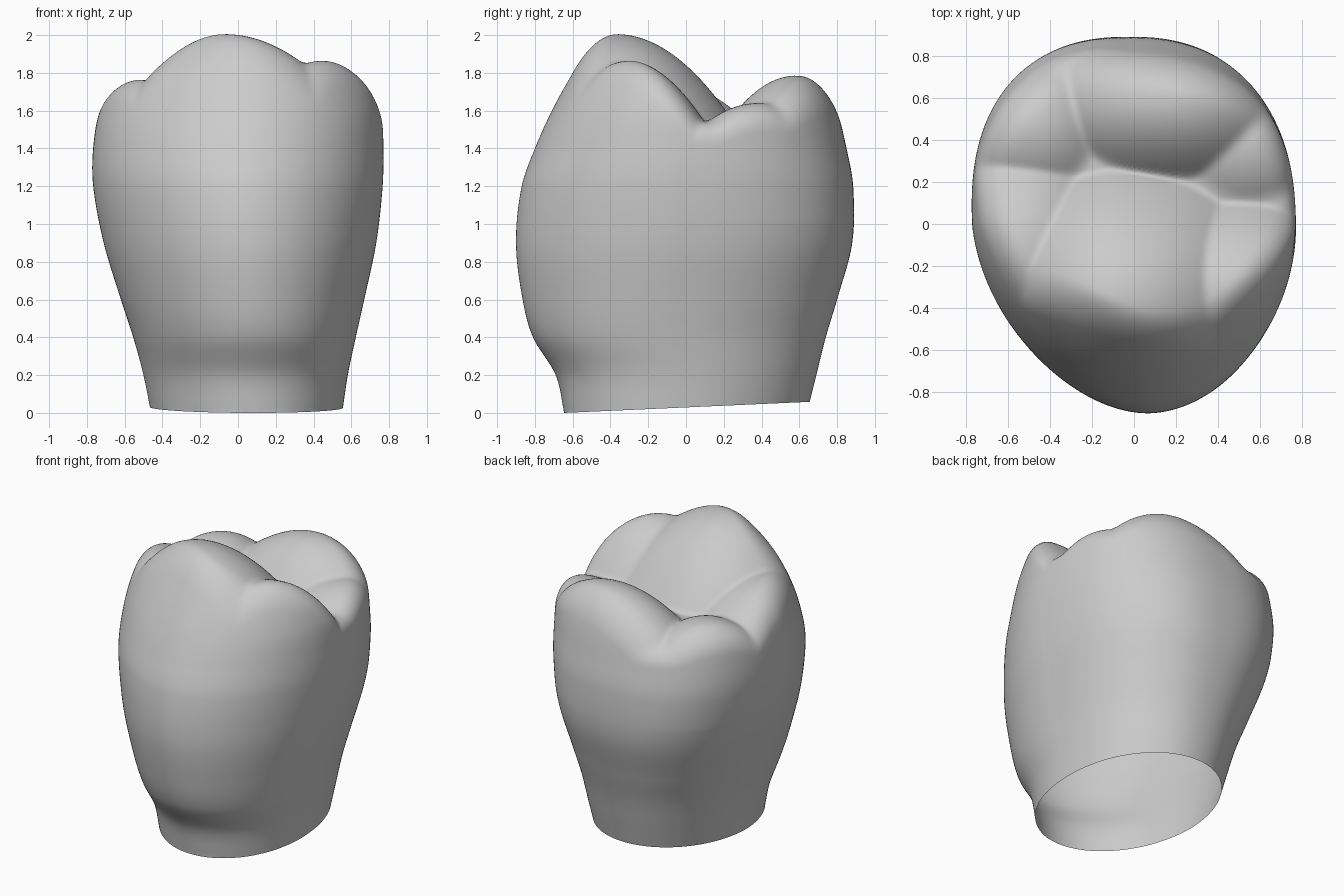
import bpy
import bmesh
from mathutils import Vector

if "Cube" in bpy.data.objects:
    bpy.data.objects.remove(bpy.data.objects["Cube"], do_unlink=True)

# Wall outline by height: z, left, right, front, back
WALL = [
    (0.0, -0.46, 0.55, -0.645, 0.64),
    (0.2, -0.50, 0.58, -0.69, 0.69),
    (0.4, -0.555, 0.62, -0.81, 0.74),
    (0.6, -0.62, 0.665, -0.865, 0.80),
    (0.9, -0.71, 0.73, -0.90, 0.88),
    (1.2, -0.765, 0.765, -0.87, 0.885),
    (1.4, -0.765, 0.77, -0.80, 0.85),
    (1.6, -0.73, 0.76, -0.71, 0.80),
    (1.8, -0.64, 0.70, -0.60, 0.72),
    (2.0, -0.45, 0.55, -0.48, 0.60),
    (2.3, -0.20, 0.25, -0.25, 0.40),
]

# Cusp domes: x, y, height, falloff to left, to right, along y
CUSPS = [
    (-0.07, -0.37, 2.005, 1.25, 0.9, 1.2),   # tall front cusp
    (0.50, -0.33, 1.87, 1.0, 1.2, 1.8),      # front shoulder
    (-0.54, -0.15, 1.765, 1.0, 1.4, 1.0),    # left marginal ridge
    (0.20, 0.58, 1.785, 0.8, 1.0, 1.9),      # main back cusp
    (-0.47, 0.46, 1.66, 1.0, 1.5, 1.4),      # small outer back cusps
    (0.55, 0.38, 1.64, 1.2, 1.2, 1.4),
]
BASIN = 1.54


def tangent(i, c):
    lo, hi = max(i - 1, 0), min(i + 1, len(WALL) - 1)
    return (WALL[hi][c] - WALL[lo][c]) / (WALL[hi][0] - WALL[lo][0])


def outline(z):
    """Smoothly interpolated left, right, front and back limits."""
    z = min(z, WALL[-1][0] - 0.001)
    i = max(k for k, row in enumerate(WALL) if row[0] <= z)
    a, b = WALL[i], WALL[i + 1]
    h = b[0] - a[0]
    t = (z - a[0]) / h
    s = t * t * (3 - 2 * t)
    return [a[c] + (b[c] - a[c]) * s
            + h * t * (1 - t) * ((1 - t) * tangent(i, c) - t * tangent(i + 1, c))
            for c in range(1, 5)]


STEPS = 400
TABLE = [outline(2.3 * k / STEPS) for k in range(STEPS + 2)]


def smax(a, b, k):
    h = max(k - abs(a - b), 0.0) / k
    return max(a, b) + h * h * k / 4


def chewing_height(x, y):
    top = BASIN
    for cx, cy, height, left, right, depth in CUSPS:
        fall = left if x < cx else right
        dome = height - fall * (x - cx) ** 2 - depth * (y - cy) ** 2
        top = smax(top, dome, 0.03)
    return top


def outside(p):
    """Positive outside the solid, negative inside."""
    x, y, z = p
    k = min(max(z, 0.0), 2.3) / 2.3 * STEPS
    i = int(k)
    left, right, front, back = [
        u + (v - u) * (k - i) for u, v in zip(TABLE[i], TABLE[i + 1])]
    mid_y = (front + back) / 2
    shift = 0.06 * y if y < 0 else 0.03 * y
    dx = abs(x - (left + right) / 2 + shift) / ((right - left) / 2)
    # Above the neck the back is squarer and the front more pointed
    rise = min(max(z, 0.0), 1.0)
    if y > mid_y:
        dy = (y - mid_y) / (back - mid_y)
        power = 2 + 0.4 * rise
    else:
        dy = (mid_y - y) / (mid_y - front)
        power = 2 - 0.13 * rise
    wall = 0.75 * ((dx ** power + dy ** power) ** (1 / power) - 1)
    if z > 1.2:
        wall = smax(wall, z - chewing_height(x, y), 0.12)
    return max(wall, -0.2 - z)


# Push every vertex of a sphere out to the tooth surface
bm = bmesh.new()
bmesh.ops.create_icosphere(bm, subdivisions=7, radius=1)
centre = Vector((0, 0, 0.9))
for v in bm.verts:
    direction = v.co.normalized()
    near, far = 0.3, 2.0
    for _ in range(14):
        middle = (near + far) / 2
        if outside(centre + direction * middle) > 0:
            far = middle
        else:
            near = middle
    v.co = centre + direction * near

# Slightly tilted open end at the neck
bmesh.ops.bisect_plane(
    bm, geom=bm.verts[:] + bm.edges[:] + bm.faces[:],
    plane_co=(0, -0.645, 0), plane_no=(0, -0.045, 1), clear_inner=True)

mesh = bpy.data.meshes.new("tooth_crown")
bm.to_mesh(mesh)
bm.free()
crown = bpy.data.objects.new("tooth_crown", mesh)
bpy.context.collection.objects.link(crown)

# Plain enamel colour
enamel = bpy.data.materials.new("light_grey_enamel")
enamel.use_nodes = True
colour = (0.6, 0.6, 0.6, 1)
enamel.diffuse_color = colour
enamel.node_tree.nodes["Principled BSDF"].inputs["Base Color"].default_value = colour
mesh.materials.append(enamel)

bpy.context.view_layer.objects.active = crown
crown.select_set(True)
bpy.ops.object.shade_smooth_by_angle(angle=1.0)
